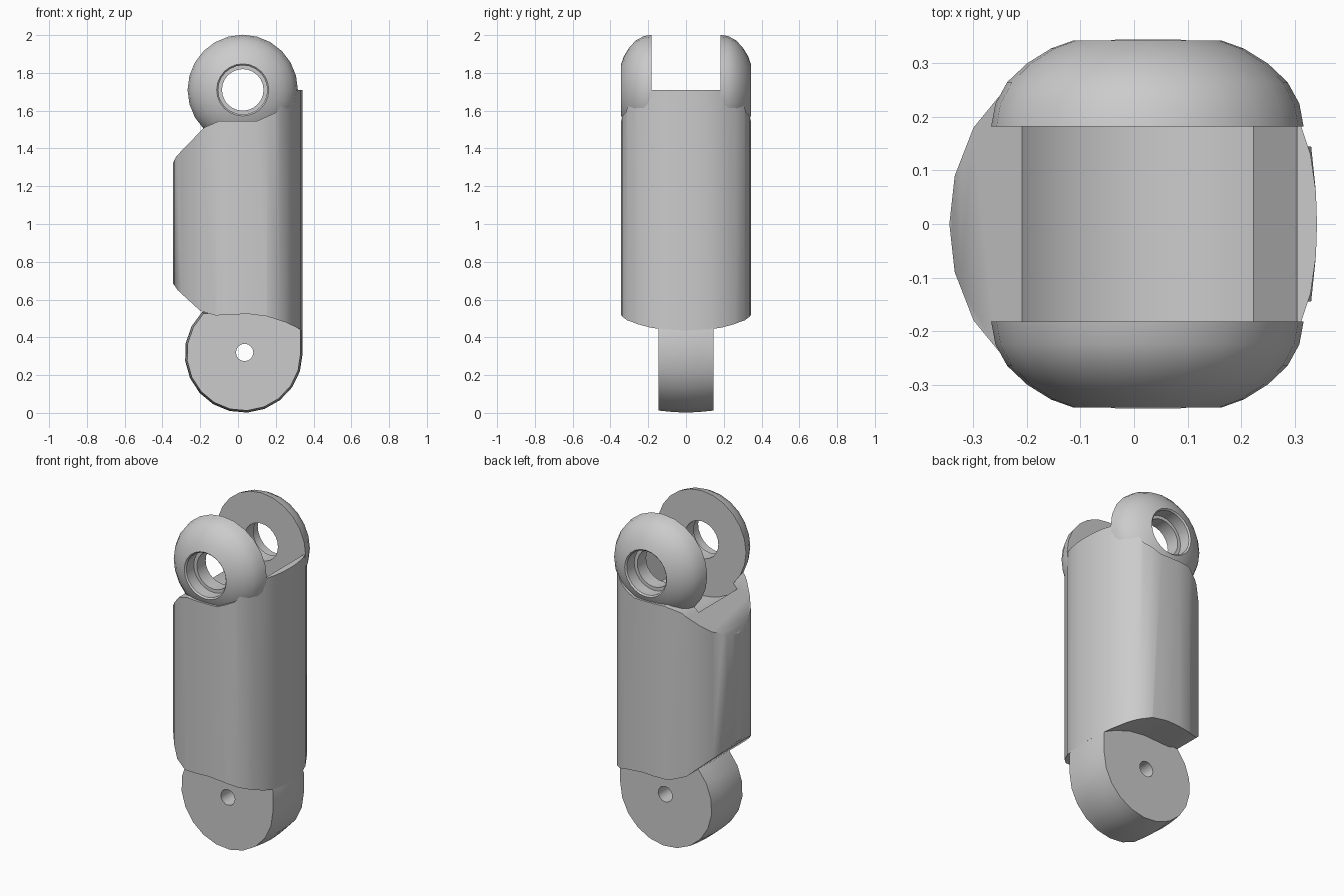
import bpy, bmesh, math
from mathutils import Vector

if "Cube" in bpy.data.objects:
    bpy.data.objects.remove(bpy.data.objects["Cube"], do_unlink=True)

grey = bpy.data.materials.new("plain_grey")
grey.use_nodes = True
COLOUR = (0.6, 0.6, 0.6, 1)
grey.diffuse_color = COLOUR
grey.node_tree.nodes["Principled BSDF"].inputs["Base Color"].default_value = COLOUR


def loft(name, rings, closed=False):
    """Skin a list of equal-length rings; cap the ends unless closed."""
    bm = bmesh.new()
    loops = [[bm.verts.new(p) for p in ring] for ring in rings]
    pairs = list(zip(loops, loops[1:]))
    if closed:
        pairs.append((loops[-1], loops[0]))
    else:
        bm.faces.new(loops[0])
        bm.faces.new(loops[-1])
    for a, b in pairs:
        for i in range(len(a)):
            j = (i + 1) % len(a)
            bm.faces.new((a[i], a[j], b[j], b[i]))
    bmesh.ops.recalc_face_normals(bm, faces=bm.faces)
    mesh = bpy.data.meshes.new(name)
    bm.to_mesh(mesh)
    bm.free()
    mesh.materials.append(grey)
    obj = bpy.data.objects.new(name, mesh)
    bpy.context.collection.objects.link(obj)
    return obj


def arc(cx, cz, r, start, end, steps):
    angles = [math.radians(start + (end - start) * i / steps) for i in range(steps + 1)]
    return [(cx + r * math.cos(a), cz + r * math.sin(a)) for a in angles]


def side_prism(name, outline, half):
    """Extrude an x-z outline along y."""
    return loft(name, [[(x, y, z) for x, z in outline] for y in (-half, half)])


def select(obj):
    bpy.ops.object.select_all(action='DESELECT')
    obj.select_set(True)
    bpy.context.view_layer.objects.active = obj


def carve(obj, cutter, operation='DIFFERENCE'):
    mod = obj.modifiers.new("carve", 'BOOLEAN')
    mod.operation, mod.solver, mod.object = operation, 'EXACT', cutter
    select(obj)
    bpy.ops.object.modifier_apply(modifier=mod.name)
    bpy.data.objects.remove(cutter, do_unlink=True)


PIVOT_X, PIVOT_Z = 0.025, 1.71

# Body: rounded plan cut to the side profile
half_plan = [(-0.345, 0), (-0.335, 0.09), (-0.3, 0.18), (-0.255, 0.235), (-0.2, 0.285),
             (-0.11, 0.335), (-0.03, 0.345), (0.08, 0.345), (0.155, 0.338), (0.22, 0.31),
             (0.27, 0.26), (0.31, 0.19), (0.33, 0.13), (0.34, 0.06), (0.342, 0)]
plan = half_plan + [(x, -y) for x, y in half_plan[-2:0:-1]]
body = loft("body", [[(x, y, z) for x, y in plan] for z in (0.3, 1.8)])
profile = [(-0.4, 0.72), (-0.34, 0.68), (-0.32, 0.65), (-0.2, 0.54), (-0.12, 0.516),
           (0.05, 0.524), (0.15, 0.512), (0.25, 0.48), (0.4, 0.41), (0.4, 1.71),
           (0.29, 1.71), (0.2, 1.59), (0.1, 1.545), (-0.1, 1.545), (-0.18, 1.51),
           (-0.325, 1.36), (-0.34, 1.33), (-0.4, 1.25)]
carve(body, side_prism("profile_cutter", profile, 0.6), 'INTERSECT')

# Fork slot with a curved floor and a thin end wall
slot = arc(PIVOT_X, PIVOT_Z, 0.33, 190, 307, 12) + [(0.305, 1.71), (0.305, 2.1), (-0.5, 2.1)]
carve(body, side_prism("slot_cutter", slot, 0.182))

# Domed fork cheeks with stepped pin holes
cheek_profile = [(0.11, 0.182), (0.292, 0.182), (0.284, 0.225), (0.262, 0.265),
                 (0.225, 0.3), (0.18, 0.328), (0.138, 0.343), (0.13, 0.335),
                 (0.13, 0.265), (0.11, 0.265)]
parts = [body]
for side, name in ((-1, "front_fork_cheek"), (1, "back_fork_cheek")):
    rings = [[(x, side * y, z) for x, z in arc(PIVOT_X, PIVOT_Z, r, 0, 345, 23)]
             for r, y in cheek_profile]
    parts.append(loft(name, rings, closed=True))

# Lower hinge tab with a slightly crowned rim
centre = Vector((0.03, 0, 0.313))
tab_outline = arc(centre.x, centre.z, 0.312, 135, 360, 13) + [(0.342, 0.44), (0.3, 0.55)]
tab_rings = []
for y, scale in ((-0.145, 0.965), (-0.07, 0.99), (0, 1), (0.07, 0.99), (0.145, 0.965)):
    tab_rings.append([centre + Vector((x - centre.x, 0, z - centre.z)) * scale
                      + Vector((0, y, 0)) for x, z in tab_outline])
tab = loft("hinge_tab", tab_rings)
carve(tab, side_prism("pin_cutter", arc(0.035, 0.32, 0.046, 0, 337.5, 15), 0.4))
parts.append(tab)

# Smooth the rounded surfaces, keep the edges crisp
for part in parts:
    select(part)
    bpy.ops.object.shade_smooth_by_angle(angle=math.radians(35))
